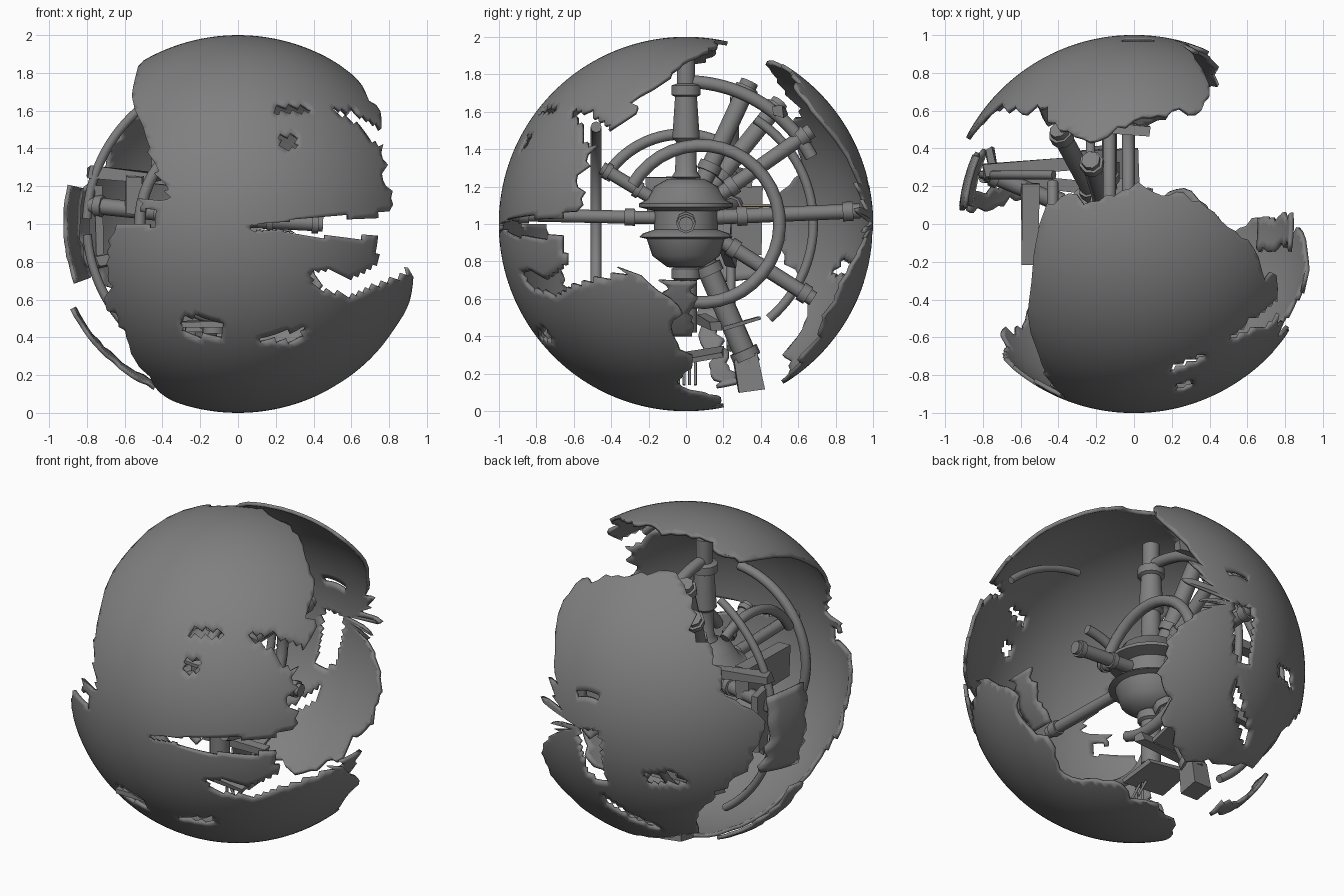
import bpy, bmesh, math, random
from mathutils import Vector

if "Cube" in bpy.data.objects:
    bpy.data.objects.remove(bpy.data.objects["Cube"])
random.seed(7)

def material(name, c):
    m = bpy.data.materials.new(name)
    m.diffuse_color = (*c, 1)
    m.use_nodes = True
    m.node_tree.nodes["Principled BSDF"].inputs["Base Color"].default_value = m.diffuse_color
    return m

GREY = material("dark hull grey", (0.215, 0.215, 0.215))
TAN = material("dull tan", (0.35, 0.30, 0.20))
C = Vector((0, 0, 1))
HX = -0.13                       # x of the hub and its column

def finish(ob, mat=GREY, angle=35):
    if not ob.data.materials:
        ob.data.materials.append(mat)
    bpy.ops.object.select_all(action='DESELECT')
    ob.select_set(True)
    bpy.context.view_layer.objects.active = ob
    bpy.ops.object.shade_smooth_by_angle(angle=math.radians(angle))
    return ob

def mesh_object(name, bm):
    me = bpy.data.meshes.new(name)
    bm.to_mesh(me)
    bm.free()
    ob = bpy.data.objects.new(name, me)
    bpy.context.collection.objects.link(ob)
    return ob

def inside(x, z, poly):
    hit = False
    for (x1, z1), (x2, z2) in zip(poly, poly[1:] + poly[:1]):
        if (z1 > z) != (z2 > z) and x < (x2 - x1) * (z - z1) / (z2 - z1) + x1:
            hit = not hit
    return hit

def lookup(table, a):
    for (a0, v0), (a1, v1) in zip(table, table[1:]):
        if a0 <= a <= a1:
            return v0 + (v1 - v0) * (a - a0) / (a1 - a0)
    return table[-1][1]

def thick_shell(name, bm, thick=0.022):
    for f in bm.faces:
        f.normal_update()
        if f.normal.dot(f.calc_center_median() - C) < 0:
            f.normal_flip()
    ob = mesh_object(name, bm)
    s = ob.modifiers.new("thickness", 'SOLIDIFY')
    s.thickness = thick
    s.offset = -1
    return finish(ob)

# A torn cap of the sphere about the y axis: edge gives y of the rim by angle
def torn_cap(name, side, edge, holes, n=150, dp=0.035):
    bm = bmesh.new()
    rows, step, k = [], 0, 54
    for i in range(n):
        a = 360 * i / n
        if i % 3 == 0:
            step = random.uniform(-0.05, 0.04)
        y = lookup(edge, a) - side * step + random.uniform(-0.02, 0.02)
        top = math.acos(max(-0.995, min(0.995, side * y)))
        a = math.radians(a)
        row = []
        for j in range(k + 1):
            p = min(j * dp, top)
            row.append(bm.verts.new((math.sin(p) * math.cos(a), side * math.cos(p),
                                     1 + math.sin(p) * math.sin(a))))
        rows.append(row)
    for i in range(n):
        r, q = rows[i], rows[(i + 1) % n]
        for j in range(k):
            stuck = (r[j].co - r[j + 1].co).length + (q[j].co - q[j + 1].co).length
            c = (r[j].co + q[j].co + r[j + 1].co + q[j + 1].co) / 4
            if stuck > 0.001 and not any(inside(c.x, c.z, h) for h in holes):
                bm.faces.new((r[j], q[j], q[j + 1], r[j + 1]))
    bmesh.ops.remove_doubles(bm, verts=bm.verts, dist=0.0004)
    loose = [v for v in bm.verts if not v.link_faces]
    bmesh.ops.delete(bm, geom=loose, context='VERTS')
    return thick_shell(name, bm)

front_edge = [(0, -.56), (10, -.55), (30, -.5), (36, -.36), (44, -.24), (52, -.06), (60, 0),
              (75, .17), (90, .19), (105, .15), (118, .09), (126, -.35), (135, -.72), (155, -.88),
              (172, -.87), (178, -.72), (190, -.71), (205, -.66), (220, -.55), (240, -.3),
              (255, .08), (270, .22), (285, .18), (300, -.02), (315, 0), (330, -.03),
              (345, -.3), (353, -.62), (360, -.56)]
front_holes = [
    [(.07, .99), (.2, 1.01), (.5, 1.04), (.72, 1.03), (1, 1.2), (1, .93), (.7, .93), (.38, .93),
     (.22, .97), (.08, .96)],
    [(.38, .75), (.42, .66), (.6, .62), (.72, .66), (.85, .71), (.98, .8), (.98, .95),
     (.74, .93), (.74, .78), (.6, .71), (.5, .75)],
    [(-.28, .4), (-.08, .4), (-.08, .47), (-.18, .51), (-.3, .5)],
    [(.12, .38), (.33, .37), (.35, .46), (.24, .42)],
    [(.18, 1.59), (.38, 1.59), (.41, 1.62), (.2, 1.63)],
    [(.22, 1.47), (.3, 1.47), (.32, 1.39), (.24, 1.4)],
    [(.47, 1.62), (.62, 1.6), (.79, 1.49), (.95, 1.4), (.72, 1.43), (.62, 1.54)],
    [(-.8, .99), (-.8, 1.1), (-.45, 1.07), (-.45, .99)]]
torn_cap("front_hull", -1, front_edge, front_holes)

back_edge = [(0, .95), (20, .94), (38, .9), (48, .82), (56, .68), (70, .6), (90, .53), (105, .4),
             (120, .54), (140, .62), (160, .6), (175, .45), (190, .52), (205, .63), (225, .6),
             (250, .53), (275, .54), (290, .64), (305, .7), (320, .78), (335, .88), (348, .95),
             (360, .95)]
back_holes = [[(.08, 1), (-.08, 1.02), (-.1, .66), (.04, .68)],
              [(.12, 1.2), (-.06, 1.22), (-.04, 1.25), (.12, 1.23)],
              [(-.56, .73), (-.35, .7), (-.33, .78), (-.5, .82)],
              [(-.02, .5), (-.16, .36), (-.32, .3), (-.3, .36), (-.16, .44), (-.04, .56)]]
torn_cap("back_hull", 1, back_edge, back_holes, 120)

# Loose strips of hull left in the gap
def hull_strip(name, a0, a1, y0, y1, r=1.0, n=14, tilt=0):
    bm = bmesh.new()
    prev = None
    for i in range(n + 1):
        a = math.radians(a0 + (a1 - a0) * i / n)
        row = []
        t = tilt * i / n
        lo, hi = y0 + t + random.uniform(-.03, .03), y1 + t + random.uniform(-.03, .03)
        for j in range(5):
            y = lo + (hi - lo) * j / 4
            q = math.sqrt(max(r * r - y * y, 0))
            row.append(bm.verts.new((q * math.cos(a), y, 1 + q * math.sin(a))))
        if prev:
            for j in range(4):
                bm.faces.new((prev[j], row[j], row[j + 1], prev[j + 1]))
        prev = row
    return thick_shell(name, bm)

hull_strip("left_hull_strip", 167, 200, .1, .38, .93)
hull_strip("lower_left_strip", 207, 243, .06, .15, tilt=.12)
hull_strip("lower_right_inner_plate", 318, 340, -.12, .04, .9)

# Tubes along a path
def tube(name, pts, r, mat=GREY, sides=2):
    cu = bpy.data.curves.new(name, 'CURVE')
    cu.dimensions = '3D'
    cu.bevel_depth = r
    cu.bevel_resolution = sides
    cu.use_fill_caps = True
    sp = cu.splines.new('POLY')
    sp.points.add(len(pts) - 1)
    for p, co in zip(sp.points, pts):
        p.co = (*co, 1)
    ob = bpy.data.objects.new(name, cu)
    bpy.context.collection.objects.link(ob)
    bpy.ops.object.select_all(action='DESELECT')
    ob.select_set(True)
    bpy.context.view_layer.objects.active = ob
    bpy.ops.object.convert(target='MESH')
    return finish(bpy.context.view_layer.objects.active, mat, 50)

def ring_x(name, x, cy, r, a0, a1, t):      # ring facing sideways
    w = [math.radians(a0 + (a1 - a0) * i / 28) for i in range(29)]
    tube(name, [(x, cy + r * math.cos(a), 1 + r * math.sin(a)) for a in w], t)

def ring_y(name, y, r, a0, a1, t):          # ring facing front
    w = [math.radians(a0 + (a1 - a0) * i / 28) for i in range(29)]
    tube(name, [(r * math.cos(a), y, 1 + r * math.sin(a)) for a in w], t)

ring_x("outer_frame_ring", HX, 0, .76, 28, 92, .035)
ring_x("outer_frame_ring_low", HX - .1, .02, .66, -50, 58, .025)
ring_x("inner_frame_ring", HX + .1, .08, .42, -115, 150, .034)
ring_x("left_frame_ring", HX - .3, -.02, .48, 60, 150, .03)
ring_y("front_frame_ring", -.48, .52, 95, 265, .03)
ring_y("front_hull_ring", -.42, .83, 45, 85, .022)
ring_y("side_hull_ring", .26, .8, 122, 178, .024)
ring_y("side_hull_ring_low", .24, .8, 184, 236, .024)

# Hub: turned profile
def lathe(name, prof, n=24):
    bm = bmesh.new()
    vs = [bm.verts.new((r, 0, z)) for r, z in prof]
    es = [bm.edges.new(e) for e in zip(vs, vs[1:])]
    bmesh.ops.spin(bm, geom=vs + es, cent=(0, 0, 0), axis=(0, 0, 1), angle=2 * math.pi, steps=n)
    bmesh.ops.remove_doubles(bm, verts=bm.verts, dist=.0005)
    bmesh.ops.recalc_face_normals(bm, faces=bm.faces)
    ob = mesh_object(name, bm)
    ob.location.x = HX
    return finish(ob)

lathe("hub", [(0, .76), (.1, .77), (.18, .83), (.21, .92), (.25, .93), (.23, .95), (.17, .97),
              (.17, 1.07), (.25, 1.09), (.25, 1.11), (.21, 1.13), (.17, 1.2), (.1, 1.24), (0, 1.25)])
lathe("centre_column", [(0, .42), (.06, .42), (.06, .7), (.08, .71), (.08, .76), (.05, .78),
                        (.05, 1.24), (.08, 1.25), (.06, 1.28), (.055, 1.44), (.075, 1.46),
                        (.06, 1.68), (.08, 1.69), (.08, 1.74), (.05, 1.75), (.05, 1.9), (0, 1.9)], 14)

# Spokes with collars
spokes = [("back", (HX, .93, 1.07), .04), ("front", (HX, -.93, 1.05), .035),
          ("right", (.45, 0, 1.0), .04), ("left", (-.78, .27, 1.1), .045),
          ("upper_back", (HX, .67, 1.5), .04), ("lower_back", (HX, .68, .6), .04),
          ("high_back", (HX - .1, .34, 1.76), .05), ("low_back", (HX - .05, .34, .25), .06),
          ("upper_front", (HX, -.45, 1.3), .035), ("upper_left", (-.4, .5, 1.65), .05)]
hub = Vector((HX, 0, 1.03))
for name, end, r in spokes:
    d = Vector(end) - hub
    tube(name + "_spoke", [hub + d * .15, Vector(end)], r)
    for f in (.3 / d.length, .93):
        tube(name + "_collar", [hub + d * (f - .03), hub + d * (f + .03)], r * 1.3)
tube("thin_tan_rod", [(-.03, .3, 1.1), (-.03, .5, 1.1)], .008, TAN)
for i in range(4):
    tube("bottom_pin", [(-.05 + .06 * (i % 2), -.04 + .03 * i, .14),
                        (-.05, -.04 + .03 * i, .26)], .008)

# Broken deck plates and boxes inside
def box(name, loc, size, rot=(0, 0, 0)):
    bm = bmesh.new()
    bmesh.ops.create_cube(bm, size=1)
    for v in bm.verts:
        v.co = Vector(v.co[i] * size[i] + random.uniform(-.01, .01) for i in range(3))
    ob = mesh_object(name, bm)
    ob.location, ob.rotation_euler = loc, rot
    return finish(ob)

box("left_wall_plate", (-.55, 0, 1.15), (.1, .42, .2))
box("low_plate", (HX, .3, .47), (.3, .2, .03), (.3, 0, 0))
box("low_box", (HX - .05, .33, .2), (.12, .13, .18), (.2, 0, 0))
box("lower_deck", (-.1, .08, .3), (.3, .24, .03), (.15, .1, 0))
box("lower_beam", (-.1, .12, .48), (.4, .06, .05), (0, .1, .2))
box("left_beam", (-.55, .3, 1.25), (.5, .07, .06), (0, .1, .1))
box("left_beam_low", (-.5, .22, .85), (.5, .06, .06), (0, -.2, -.1))
box("front_deck", (-.15, -.72, .47), (.3, .2, .03))
box("high_beam", (-.02, .5, 1.6), (.2, .06, .05), (0, 0, -.1))
box("left_panel", (-.75, .32, 1.02), (.04, .16, .36), (0, 0, .2))
